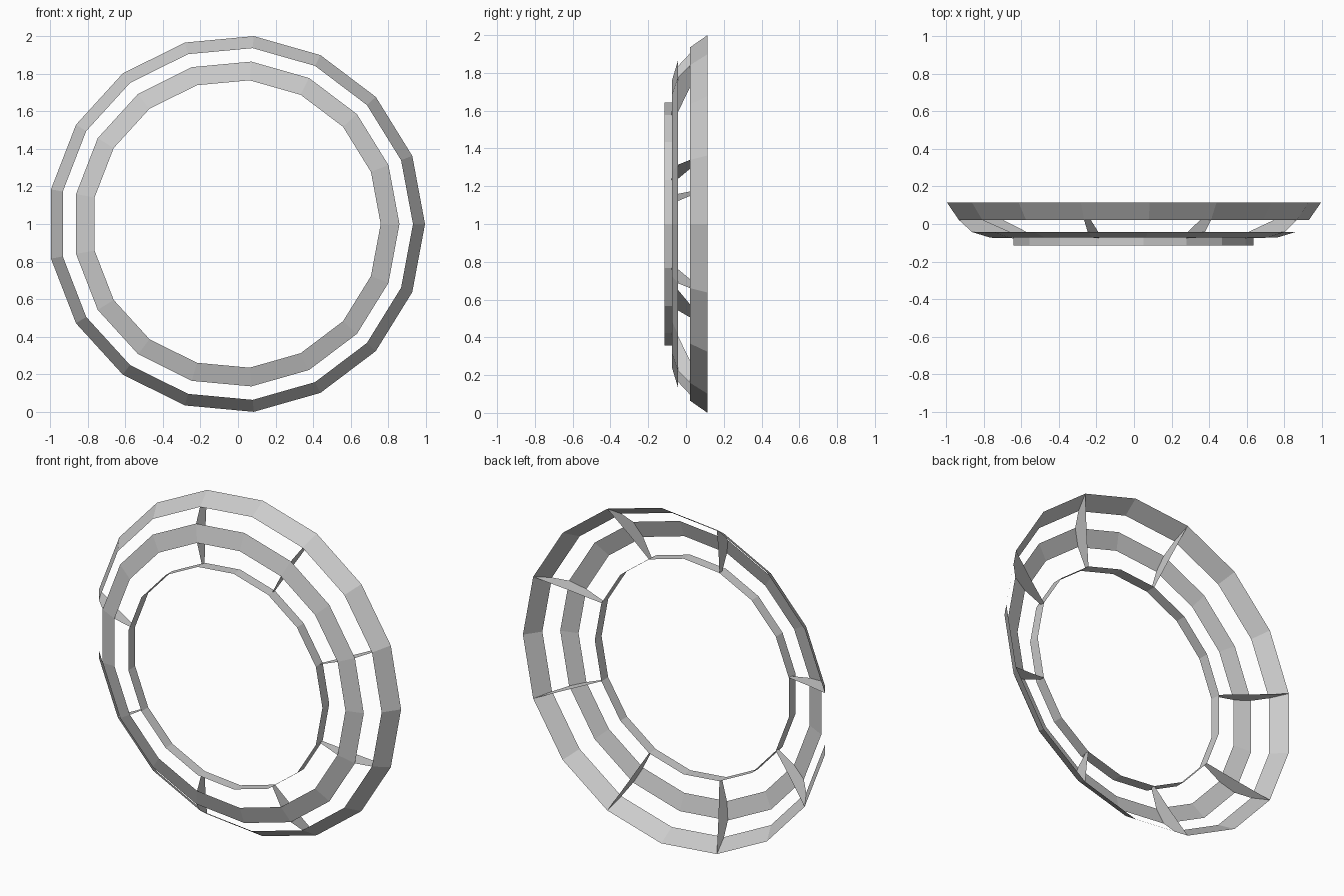
import bpy
from math import cos, sin, tau

if "Cube" in bpy.data.objects:
    bpy.data.objects.remove(bpy.data.objects["Cube"])

SIDES = 17
CX, CZ = -0.0086, 1.0


def point(step, r, y):
    a = tau * step / SIDES
    return (CX + r * cos(a), y, CZ + r * sin(a))


def make(name, verts, faces):
    mesh = bpy.data.meshes.new(name)
    mesh.from_pydata(verts, [], faces)
    mesh.update()
    obj = bpy.data.objects.new(name, mesh)
    bpy.context.collection.objects.link(obj)
    return obj


def band(name, front, back):
    """Open flat-faced hoop between two (radius, y) edges."""
    verts = [point(i, *e) for i in range(SIDES) for e in (front, back)]
    faces = []
    for i in range(SIDES):
        j = (i + 1) % SIDES
        faces.append((2 * i, 2 * i + 1, 2 * j + 1, 2 * j))
    return make(name, verts, faces)


# Three concentric hoops
band("outer_band", (0.94, 0.022), (1.004, 0.114))
band("middle_band", (0.768, -0.073), (0.868, -0.043))
band("inner_band", (0.645, -0.114), (0.645, -0.05))

# Thin radial ribs joining the hoops, on every second corner (one gap of three)
rib = [(1.004, 0.114), (0.94, 0.022), (0.868, -0.043), (0.768, -0.073),
       (0.645, -0.076), (0.645, -0.05), (0.81, 0.022)]
for n, step in enumerate((1, 3, 5, 8, 10, 12, 14, 16), 1):
    make(f"rib_{n}", [point(step, r, y) for r, y in rib], [tuple(range(len(rib)))])
